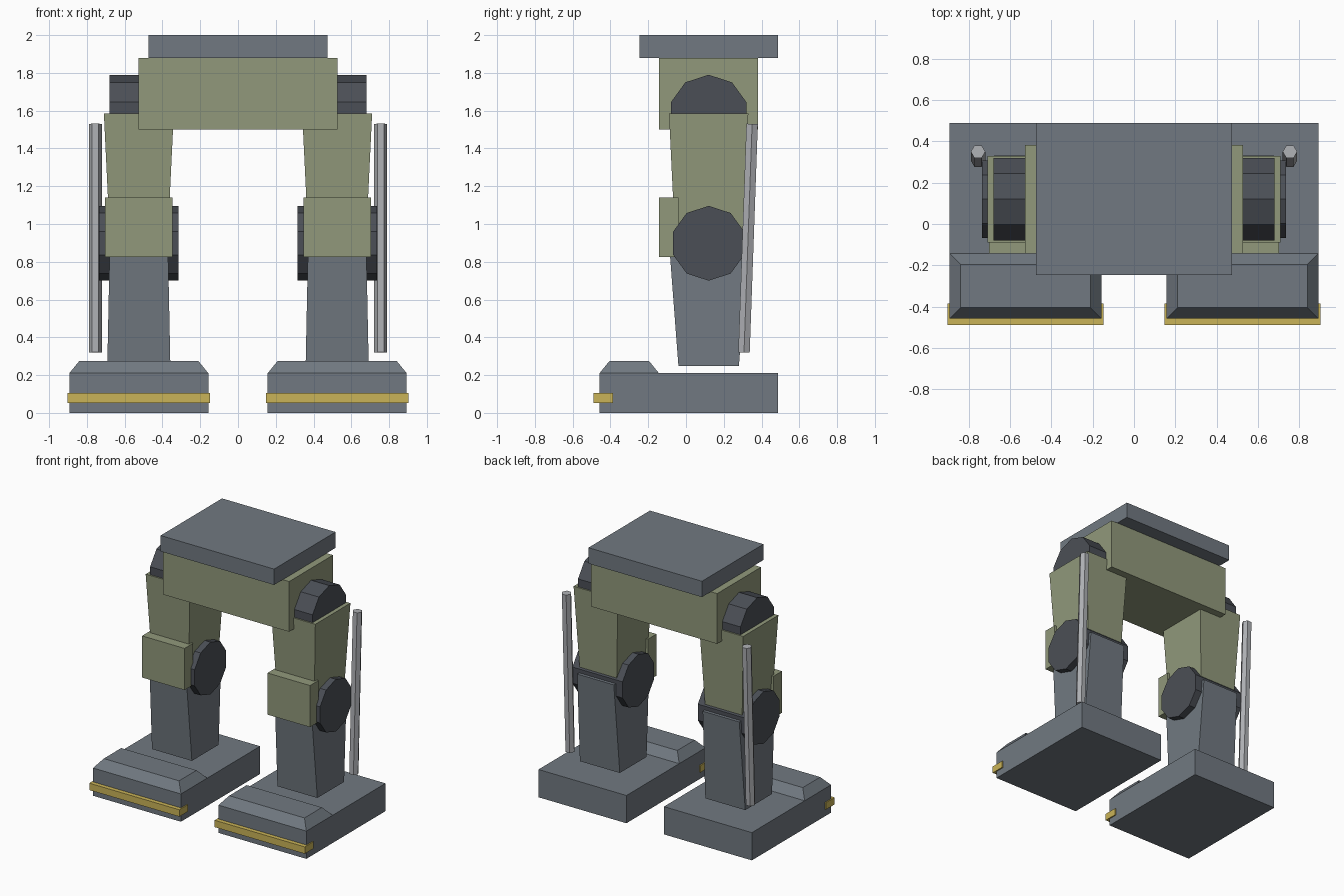
import bpy, bmesh, math
from mathutils import Vector

if "Cube" in bpy.data.objects:
    bpy.data.objects.remove(bpy.data.objects["Cube"])


def material(name, rgb):
    """Flat colour from 0-255 sRGB values."""
    lin = [c / 255 / 12.92 if c / 255 <= 0.04045 else ((c / 255 + 0.055) / 1.055) ** 2.4 for c in rgb]
    m = bpy.data.materials.new(name)
    m.diffuse_color = (*lin, 1.0)
    m.use_nodes = True
    m.node_tree.nodes["Principled BSDF"].inputs["Base Color"].default_value = m.diffuse_color
    return m


GREEN = material("olive_green", (145, 153, 123))
GREY = material("steel_grey", (113, 121, 129))
DARK = material("dark_joint", (75, 79, 86))
YELLOW = material("warning_yellow", (202, 180, 88))
LIGHT = material("light_metal", (174, 176, 180))


def loft(name, ring_a, ring_b, mat):
    """Closed solid between two rings with the same number of points."""
    bm = bmesh.new()
    a = [bm.verts.new(p) for p in ring_a]
    b = [bm.verts.new(p) for p in ring_b]
    n = len(a)
    bm.faces.new(a)
    bm.faces.new(b)
    for i in range(n):
        j = (i + 1) % n
        bm.faces.new((a[i], a[j], b[j], b[i]))
    bmesh.ops.recalc_face_normals(bm, faces=bm.faces)
    me = bpy.data.meshes.new(name)
    bm.to_mesh(me)
    bm.free()
    me.materials.append(mat)
    ob = bpy.data.objects.new(name, me)
    bpy.context.collection.objects.link(ob)
    return ob


def rect(x0, x1, y0, y1, z):
    return [(x0, y0, z), (x1, y0, z), (x1, y1, z), (x0, y1, z)]


def box(name, x, y, z, mat):
    return loft(name, rect(*x, *y, z[0]), rect(*x, *y, z[1]), mat)


def taper(name, cx, cy, bottom, top, mat):
    """Tapered block; bottom and top are (half_x, half_y, z)."""
    rings = [rect(cx - hx, cx + hx, cy - hy, cy + hy, z) for hx, hy, z in (bottom, top)]
    return loft(name, *rings, mat)


def joint(name, x0, x1, y, z, r, mat, sides=10):
    """Ten-sided drum along x with a corner at the top."""
    angles = [2 * math.pi * i / sides for i in range(sides)]
    rings = [[(x, y + r * math.sin(t), z + r * math.cos(t)) for t in angles] for x in (x0, x1)]
    return loft(name, *rings, mat)


def rod(name, p0, p1, r, mat, sides=6):
    """Thin hexagonal rod with corners pointing along x."""
    p0, p1 = Vector(p0), Vector(p1)
    u = Vector((1, 0, 0))
    v = (p1 - p0).normalized().cross(u)
    offs = [r * (u * math.cos(t) + v * math.sin(t))
            for t in (2 * math.pi * i / sides for i in range(sides))]
    return loft(name, [p0 + o for o in offs], [p1 + o for o in offs], mat)


# Pelvis
box("top_plate", (-0.475, 0.475), (-0.247, 0.488), (1.88, 2.0), GREY)
box("hip_block", (-0.528, 0.528), (-0.143, 0.382), (1.5, 1.88), GREEN)

# Legs, mirrored left and right
LX, LY = 0.525, 0.12
for side, s in (("left", 1), ("right", -1)):
    parts = [
        joint("hip_joint", LX - 0.155, LX + 0.155, LY, 1.58, 0.21, DARK),
        taper("upper_leg", LX, LY, (0.155, 0.18, 0.96), (0.185, 0.21, 1.585), GREEN),
        joint("knee_joint", LX - 0.21, LX + 0.21, LY, 0.898, 0.198, DARK),
        box("knee_pad", (0.347, 0.703), (-0.143, -0.04), (0.825, 1.14), GREEN),
        taper("lower_leg", LX, LY, (0.167, 0.16, 0.247), (0.153, 0.212, 0.93), GREY),
        rod("piston", (0.755, 0.307, 0.32), (0.755, 0.35, 1.53), 0.035, LIGHT),
        # Foot with bevelled toe cap and yellow bumper
        box("foot", (0.157, 0.893), (-0.458, 0.488), (0, 0.21), GREY),
        loft("toe_cap", rect(0.157, 0.893, -0.458, -0.143, 0.21),
             rect(0.21, 0.84, -0.405, -0.196, 0.275), GREY),
        box("toe_bumper", (0.148, 0.902), (-0.49, -0.386), (0.053, 0.105), YELLOW),
    ]
    for ob in parts:
        ob.name = f"{side}_{ob.name.split('.')[0]}"
        if s < 0:
            for v in ob.data.vertices:
                v.co.x *= -1
            ob.data.flip_normals()
